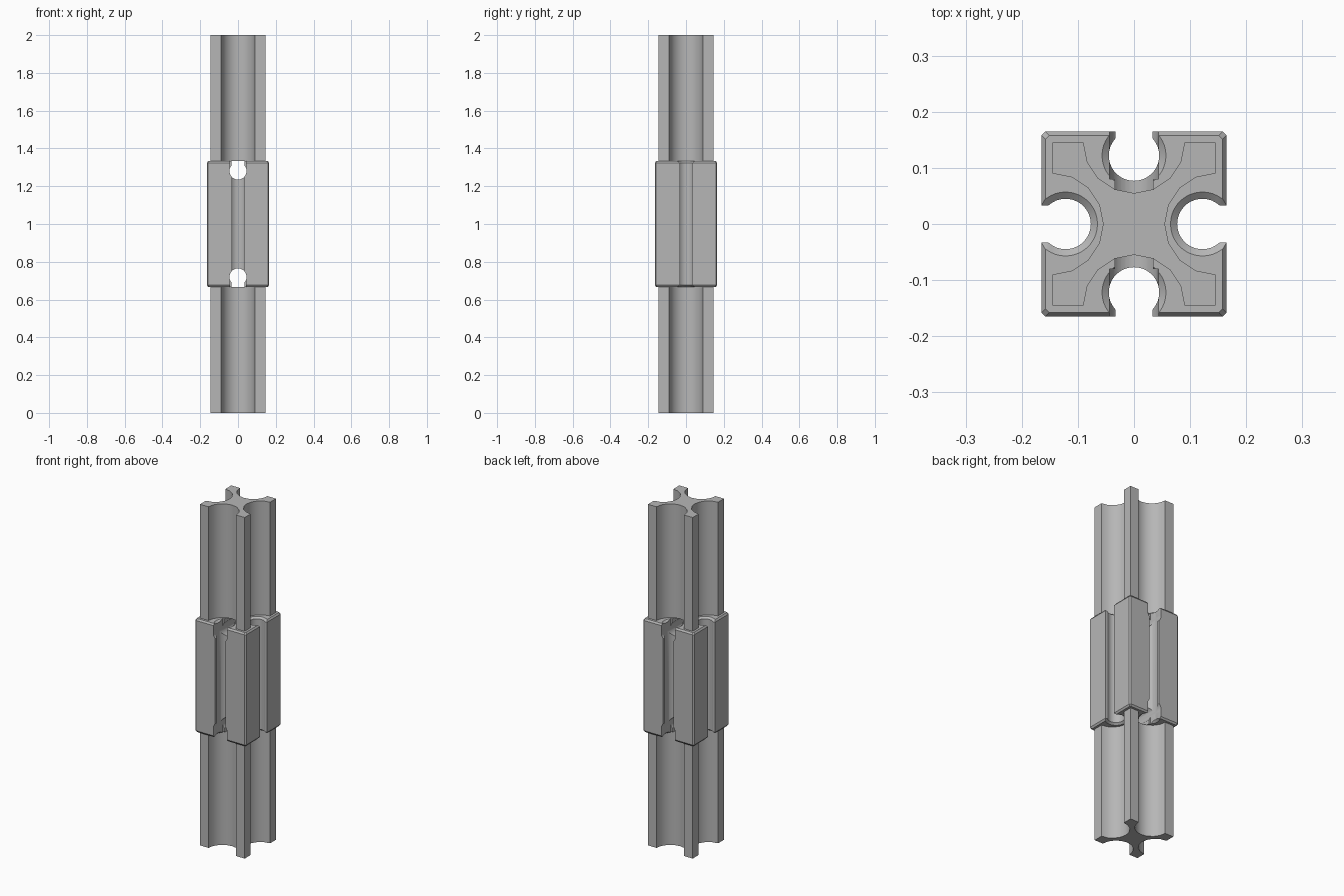
import bpy, bmesh, math
from mathutils import Matrix, Vector

if "Cube" in bpy.data.objects:
    bpy.data.objects.remove(bpy.data.objects["Cube"])

LOW, HIGH, TOP = 0.667, 1.333, 2.0    # heights of the collar ends and the shaft top
SHAFT, BLOCK = 0.145, 0.165           # half widths
SLOT, THROAT, CENTRE = 0.045, 0.033, 0.122   # clip radius, half opening, axis distance
BEVEL = 0.007

grey = bpy.data.materials.new("plain grey")
grey.use_nodes = True
grey.diffuse_color = (0.47, 0.47, 0.47, 1)
grey.node_tree.nodes["Principled BSDF"].inputs["Base Color"].default_value = grey.diffuse_color


# Solid through a series of matching closed outlines
def loft(name, rings):
    bm = bmesh.new()
    loops = [[bm.verts.new(p) for p in ring] for ring in rings]
    count = len(loops[0])
    for a, b in zip(loops, loops[1:]):
        for i in range(count):
            j = (i + 1) % count
            bm.faces.new((a[i], a[j], b[j], b[i]))
    bm.faces.new(loops[0])
    bm.faces.new(loops[-1])
    bmesh.ops.recalc_face_normals(bm, faces=bm.faces)
    mesh = bpy.data.meshes.new(name)
    bm.to_mesh(mesh)
    bm.free()
    mesh.materials.append(grey)
    obj = bpy.data.objects.new(name, mesh)
    bpy.context.collection.objects.link(obj)
    return obj


# Outline of an open round slot, mouth to mouth
def keyhole(centre, radius, throat, face, steps=26):
    a = math.asin(throat / radius)
    arc = [-a - (2 * math.pi - 2 * a) * i / steps for i in range(steps + 1)]
    points = [(centre + radius * math.cos(t), radius * math.sin(t)) for t in arc]
    return [(face, -throat)] + points + [(face, throat)]


# Repeats one side of a cross-section four times about the axis
def four_sides(side, z):
    turns = [Matrix.Rotation(k * math.pi / 2, 3, 'Z') for k in range(4)]
    return [turn @ Vector((x, y, z)) for turn in turns for x, y in side]


def select(obj):
    bpy.ops.object.select_all(action='DESELECT')
    obj.select_set(True)
    bpy.context.view_layer.objects.active = obj


def cut(target, cutter):
    cutter.hide_render = True
    mod = target.modifiers.new("cut", 'BOOLEAN')
    mod.operation, mod.solver, mod.object = 'DIFFERENCE', 'EXACT', cutter
    select(target)
    bpy.ops.object.modifier_apply(modifier=mod.name)
    bpy.data.objects.remove(cutter)


def smooth(obj):
    select(obj)
    bpy.ops.object.shade_smooth_by_angle(angle=math.radians(32))


# Shafts: a square with a round scallop in every side
scallop = [(SHAFT, -SHAFT)]
for i in range(9):
    a = math.pi * (1.5 - i / 8)
    scallop.append((SHAFT + 0.09 * math.cos(a), 0.09 * math.sin(a)))
for name, z0, z1 in (("lower_shaft", 0, LOW), ("upper_shaft", HIGH, TOP)):
    smooth(loft(name, [four_sides(scallop, z) for z in (z0, z1)]))


# Collar: chamfered block with an upright clip slot in every side, flared at the ends
def collar_ring(z, face, radius, throat):
    corner = face - BEVEL
    side = [(face, -corner)] + keyhole(CENTRE, radius, throat, face) + [(face, corner)]
    return four_sides(side, z)


end_shape = (BLOCK - BEVEL, 0.057, 0.045)
mid_shape = (BLOCK, SLOT, THROAT)
collar = loft("collar", [
    collar_ring(LOW, *end_shape),
    collar_ring(LOW + 0.01, *mid_shape),
    collar_ring(HIGH - 0.01, *mid_shape),
    collar_ring(HIGH, *end_shape)])

# Cross clip slots through both ends, front to back, widened near the faces
for end, face_z in ((1, HIGH), (-1, LOW)):
    z = face_z - end * 0.053
    outline = keyhole(0, SLOT, THROAT + 0.001, 0.1)
    cut(collar, loft("cross_slot_cutter",
                     [[(w, y, z + end * u) for u, w in outline] for y in (-0.25, 0.25)]))
    recess = [(0.003, -0.0435), (0.003, 0.0435), (0.11, 0.0435), (0.11, -0.0435)]
    for side in (1, -1):
        cut(collar, loft("cross_recess_cutter",
                         [[(w, side * y, z + end * u) for u, w in recess] for y in (0.08, 0.28)]))
smooth(collar)
